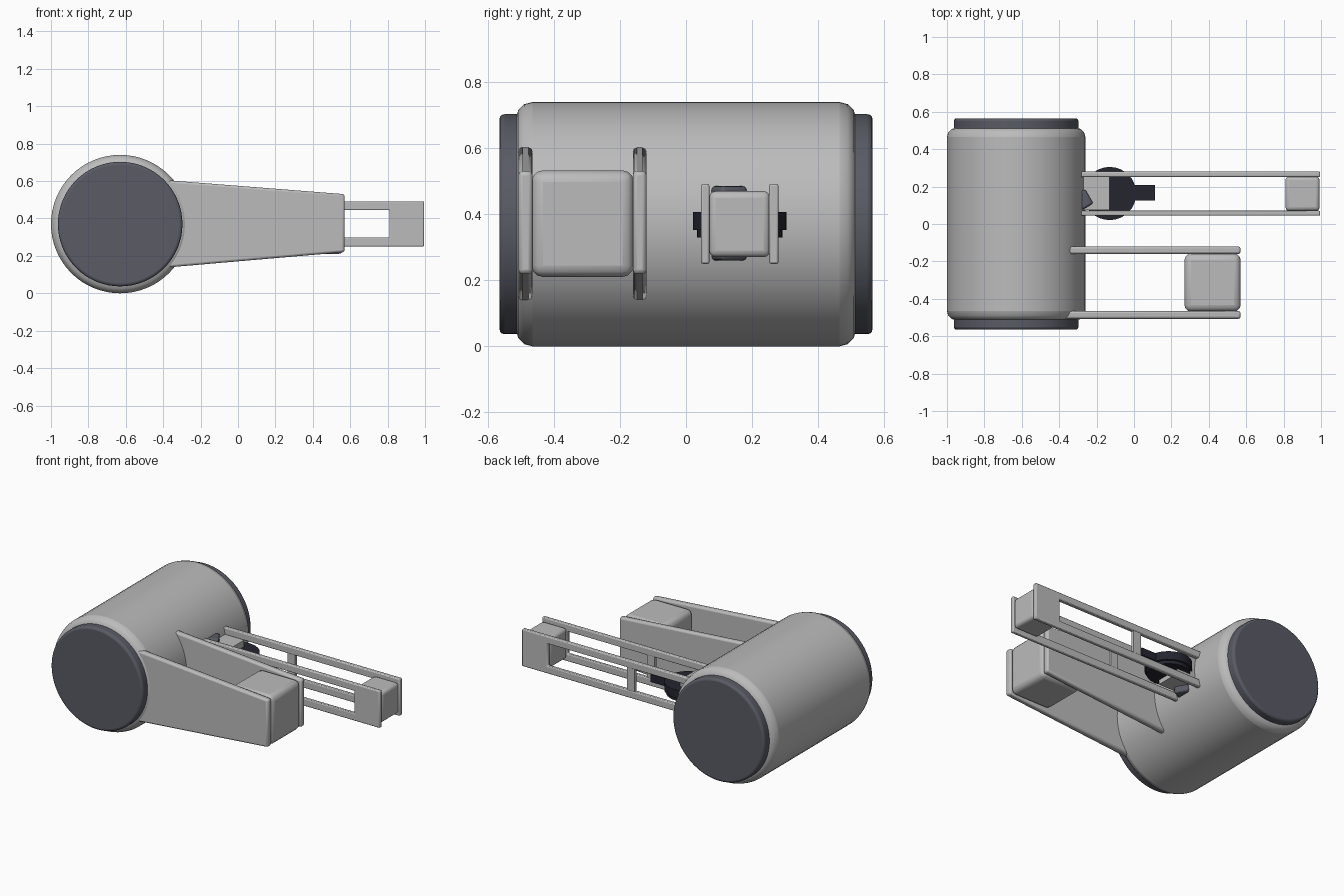
import bpy, bmesh, math
from mathutils import Matrix, Vector

if "Cube" in bpy.data.objects:
    bpy.data.objects.remove(bpy.data.objects["Cube"])


def material(name, rgb):
    m = bpy.data.materials.new(name)
    m.use_nodes = True
    m.diffuse_color = (*rgb, 1)
    m.node_tree.nodes["Principled BSDF"].inputs["Base Color"].default_value = (*rgb, 1)
    return m


GREY = material("light grey", (0.5, 0.5, 0.5))
SLATE = material("slate", (0.1, 0.105, 0.13))
DARK = material("near black", (0.018, 0.018, 0.03))


def finish(name, bm, mat, bevel=0.0, segments=3):
    bmesh.ops.recalc_face_normals(bm, faces=bm.faces)
    mesh = bpy.data.meshes.new(name)
    bm.to_mesh(mesh)
    bm.free()
    mesh.materials.append(mat)
    ob = bpy.data.objects.new(name, mesh)
    bpy.context.collection.objects.link(ob)
    if bevel:
        mod = ob.modifiers.new("Bevel", "BEVEL")
        mod.width, mod.segments = bevel, segments
        mod.limit_method, mod.angle_limit = "ANGLE", math.radians(40)
    bpy.ops.object.select_all(action="DESELECT")
    ob.select_set(True)
    bpy.context.view_layer.objects.active = ob
    bpy.ops.object.shade_smooth_by_angle(angle=math.radians(35))
    return ob


def box(name, x, y, z, mat, bevel=0.0, spin=0.0):
    """Box from three (low, high) ranges, turned about z."""
    centre = Vector([sum(r) / 2 for r in (x, y, z)])
    size = [r[1] - r[0] for r in (x, y, z)]
    bm = bmesh.new()
    bmesh.ops.create_cube(bm, size=1)
    bm.transform(Matrix.Translation(centre) @ Matrix.Rotation(spin, 4, "Z")
                 @ Matrix.Diagonal((*size, 1)))
    return finish(name, bm, mat, bevel)


def drum(name, centre, radius, depth, mat, bevel, axis="Y", sides=64):
    bm = bmesh.new()
    bmesh.ops.create_cone(bm, cap_ends=True, segments=sides, radius1=radius,
                          radius2=radius, depth=depth)
    turn = Matrix.Rotation(math.pi / 2, 4, "X") if axis == "Y" else Matrix()
    bm.transform(Matrix.Translation(centre) @ turn)
    return finish(name, bm, mat, bevel)


def plate(name, outline, y, mat, bevel):
    """Extrude an x-z outline across a y range."""
    bm = bmesh.new()
    face = bm.faces.new([bm.verts.new((px, y[0], pz)) for px, pz in outline])
    new = bmesh.ops.extrude_face_region(bm, geom=[face])["geom"]
    verts = [v for v in new if isinstance(v, bmesh.types.BMVert)]
    bmesh.ops.translate(bm, verts=verts, vec=(0, y[1] - y[0], 0))
    return finish(name, bm, mat, bevel, 2)


# Main drum and its end caps
drum("main_drum", (-0.63, 0, 0.37), 0.37, 1.03, GREY, 0.05)
for side, sign in (("front", -1), ("back", 1)):
    drum(side + "_end_cap", (-0.63, sign * 0.52, 0.37), 0.333, 0.09, SLATE, 0.015)

# Solid tapered arm with a block at its tip
taper = [(-0.45, 0.132), (0.57, 0.22), (0.57, 0.53), (-0.45, 0.61)]
for side, y in (("outer", (-0.507, -0.465)), ("inner", (-0.161, -0.12))):
    plate(side + "_arm_plate", taper, y, GREY, 0.012)
box("arm_tip_block", (0.27, 0.57), (-0.468, -0.158), (0.21, 0.533), GREY, 0.035)

# Open frame arm: one ladder outline per side
ladder = [(-0.4, 0.25), (0.995, 0.25), (0.995, 0.492), (-0.4, 0.492), (-0.4, 0.445),
          (0.81, 0.445), (0.81, 0.298), (-0.4, 0.298)]
for side, y in (("inner", (0.045, 0.071)), ("outer", (0.252, 0.28))):
    plate(side + "_frame_rails", ladder, y, GREY, 0.006)
    box(side + "_frame_post", (0.18, 0.235), (y[0] + 0.003, y[1] - 0.003),
        (0.29, 0.45), GREY)
box("frame_tip_block", (0.81, 0.992), (0.07, 0.255), (0.27, 0.47), GREY, 0.02)

# Turntable at the root of the frame arm
drum("turntable", (-0.13, 0.163, 0.38), 0.142, 0.055, DARK, 0.0, "Z", 32)
drum("turntable_base", (-0.13, 0.163, 0.35), 0.13, 0.04, DARK, 0.0, "Z", 32)
box("turntable_bar", (-0.13, 0.112), (0.125, 0.208), (0.355, 0.405), DARK)
box("root_block", (-0.3, -0.13), (0.075, 0.25), (0.3, 0.45), GREY)
box("root_wedge", (-0.31, -0.235), (0.085, 0.175), (0.26, 0.485), SLATE, 0.012,
    math.radians(30))
